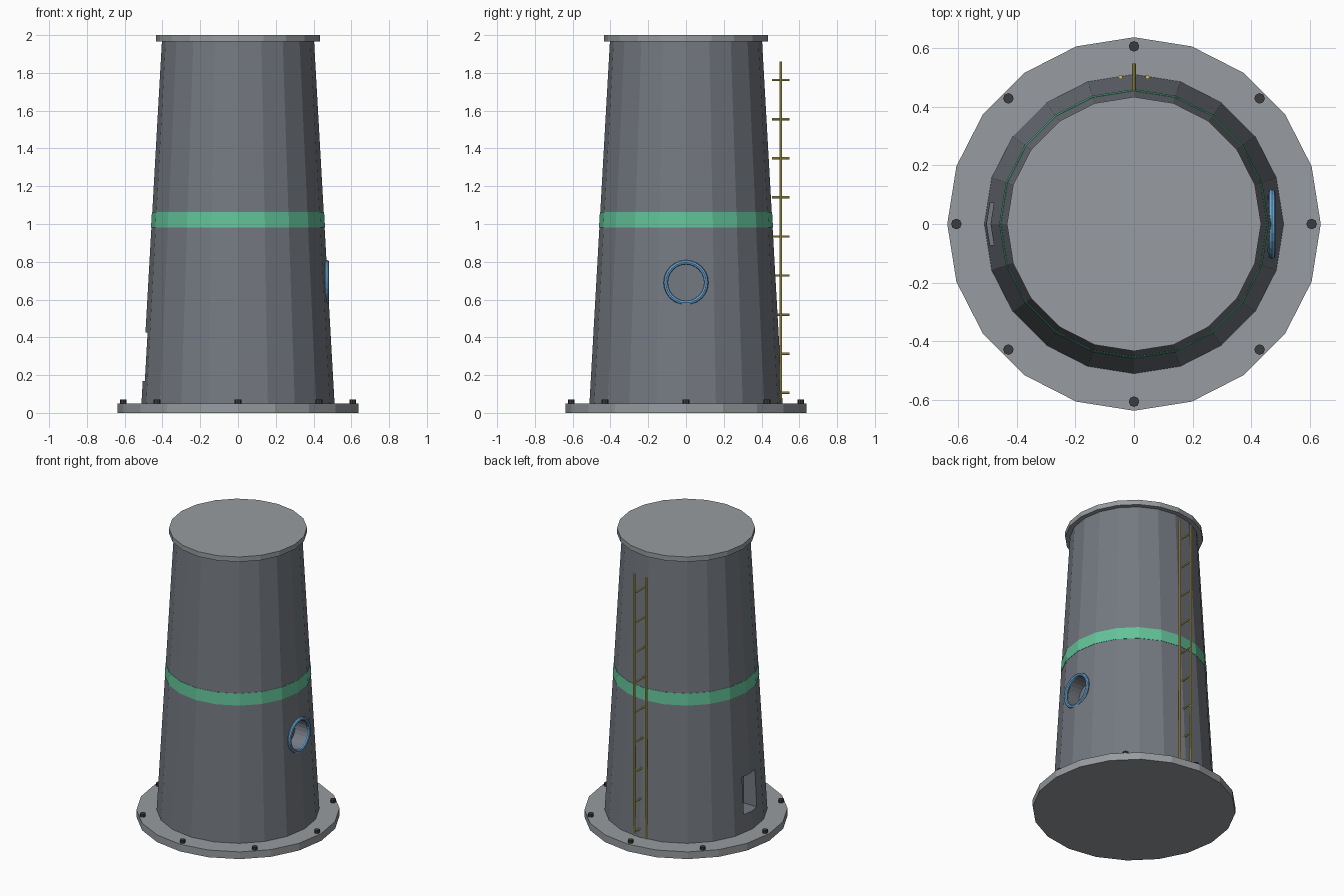
import bpy
from math import radians, cos, sin, pi

if "Cube" in bpy.data.objects:
    bpy.data.objects.remove(bpy.data.objects["Cube"])

SIDES = 20
STEEL = (0.31, 0.33, 0.35)
YELLOW = (0.68, 0.57, 0.13)


def paint(obj, name, rgb):
    m = bpy.data.materials.get(name) or bpy.data.materials.new(name)
    m.diffuse_color = (*rgb, 1)
    m.use_nodes = True
    m.node_tree.nodes["Principled BSDF"].inputs["Base Color"].default_value = m.diffuse_color
    obj.data.materials.append(m)


def frustum(name, r1, r2, z1, z2, x=0, y=0, n=SIDES):
    bpy.ops.mesh.primitive_cone_add(vertices=n, radius1=r1, radius2=r2, depth=z2 - z1,
                                    location=(x, y, (z1 + z2) / 2))
    bpy.context.object.name = name
    return bpy.context.object


def rod(name, r, length, loc, rot=(0, 0, 0), n=8):
    bpy.ops.mesh.primitive_cylinder_add(vertices=n, radius=r, depth=length,
                                        location=loc, rotation=rot)
    bpy.context.object.name = name
    return bpy.context.object


def wall(z):
    """Radius of the tapered body at height z."""
    return 0.514 - 0.0565 * z


def cut(target, cutter):
    mod = target.modifiers.new("cut", 'BOOLEAN')
    mod.operation = 'DIFFERENCE'
    mod.solver = 'EXACT'
    mod.object = cutter
    bpy.context.view_layer.objects.active = target
    bpy.ops.object.modifier_apply(modifier=mod.name)
    bpy.data.objects.remove(cutter)


# Base flange, tapered body and top cap
paint(frustum("base_flange", 0.638, 0.638, 0, 0.05), "steel", STEEL)
body = frustum("tower_body", wall(0.01), wall(1.97), 0.01, 1.97)
paint(body, "blue_grey", (0.175, 0.192, 0.22))
paint(frustum("top_cap", 0.434, 0.434, 1.966, 2.0), "steel", STEEL)

# Porthole and doorway recesses
cut(body, rod("porthole_cutter", 0.1, 0.2, (0.47, 0, 0.69), (0, pi / 2, 0), 24))
bpy.ops.mesh.primitive_cube_add(size=1, location=(-0.49, 0, 0.298))
door_cutter = bpy.context.object
door_cutter.dimensions = (0.2, 0.142, 0.256)
bpy.ops.object.transform_apply(location=False, rotation=False, scale=True)
cut(body, door_cutter)

# Coloured band around the middle
z1, z2 = 0.981, 1.063
band = frustum("middle_band", wall(z1) + 0.002, wall(z2) + 0.002, z1, z2)
paint(band, "green", (0.125, 0.55, 0.32))

# Porthole ring
bpy.ops.mesh.primitive_torus_add(major_radius=0.107, minor_radius=0.012, major_segments=24,
                                 minor_segments=8, location=(0.471, 0, 0.69),
                                 rotation=(0, pi / 2, 0))
ring = bpy.context.object
ring.name = "porthole_ring"
paint(ring, "blue", (0.15, 0.4, 0.7))

# Flange bolts
for i in range(8):
    a = radians(45 * i)
    bolt = frustum(f"flange_bolt_{i}", 0.018, 0.018, 0.045, 0.07,
                   0.607 * cos(a), 0.607 * sin(a), 8)
    paint(bolt, "dark_metal", (0.045, 0.045, 0.05))

# Ladder at the back: two rails, and rungs that point out from the wall
for s in (-1, 1):
    rail = rod(f"ladder_rail_{s}", 0.007, 1.81, (0.046 * s, 0.502, 0.955))
    paint(rail, "yellow", YELLOW)
for i in range(9):
    rung = rod(f"ladder_rung_{i}", 0.006, 0.092, (0, 0.502, 0.106 + 0.207 * i), (pi / 2, 0, 0))
    paint(rung, "yellow", YELLOW)
